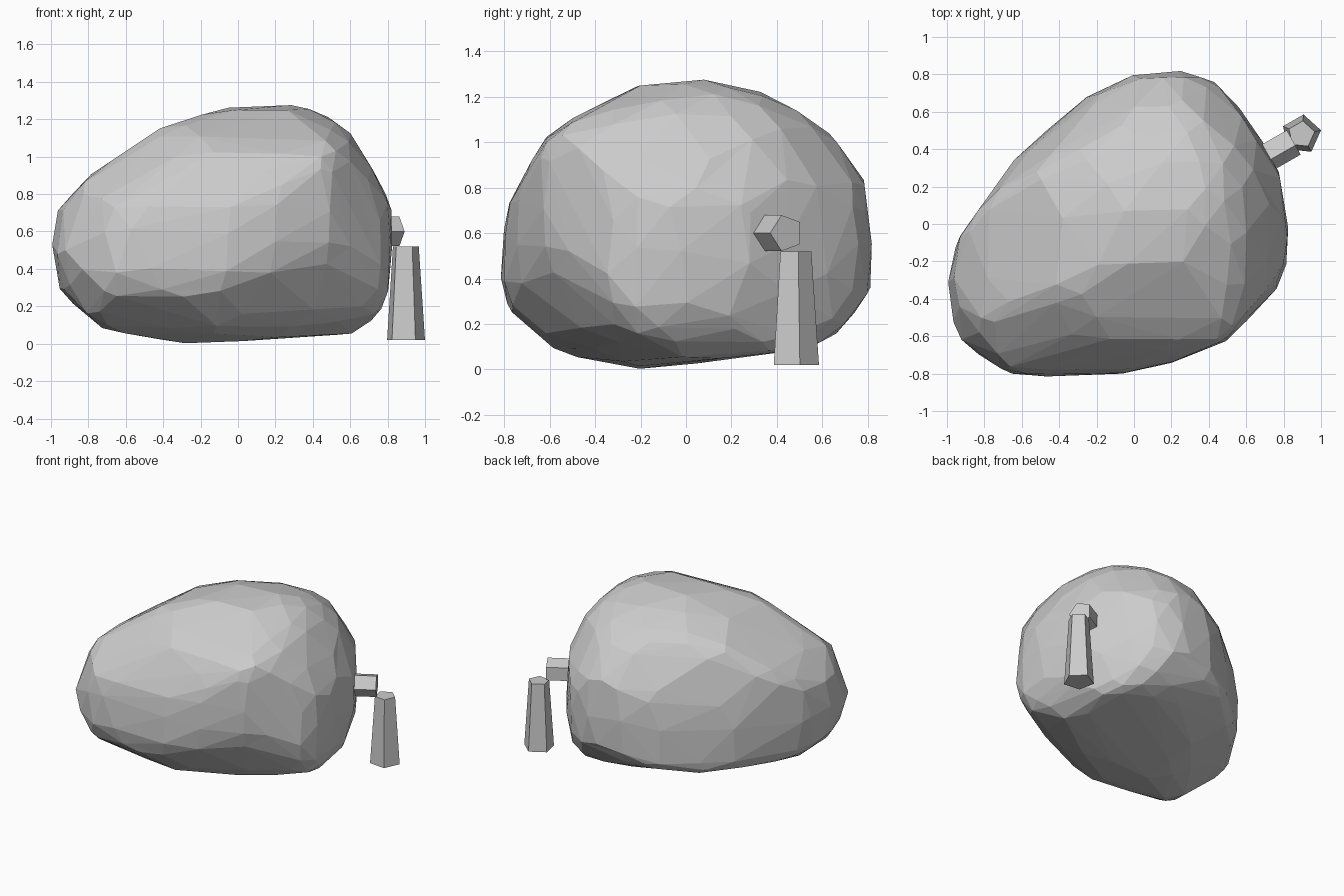
import bpy
import bmesh
import math
from mathutils import Vector, Matrix

default_cube = bpy.data.objects.get("Cube")
if default_cube:
    bpy.data.objects.remove(default_cube, do_unlink=True)

# Single stone colour
stone = bpy.data.materials.new("stone_grey")
stone.use_nodes = True
GREY = (0.6, 0.6, 0.6, 1)
stone.diffuse_color = GREY
stone.node_tree.nodes["Principled BSDF"].inputs["Base Color"].default_value = GREY


def finish(bm, name):
    """Turn a bmesh into a flat shaded stone object."""
    bmesh.ops.recalc_face_normals(bm, faces=bm.faces[:])
    mesh = bpy.data.meshes.new(name)
    bm.to_mesh(mesh)
    bm.free()
    mesh.materials.append(stone)
    obj = bpy.data.objects.new(name, mesh)
    bpy.context.collection.objects.link(obj)
    return obj


# The boulder is carved by convex profiles, each swept along its own direction
CENTRE = Vector((-0.05, 0, 0.6))


def profile_planes(azimuth, elevation, outline):
    """Outward planes of a swept profile, scaled to distance one from CENTRE."""
    a, e = math.radians(azimuth), math.radians(elevation)
    right = Vector((math.cos(a), math.sin(a), 0))
    up = Vector((-math.sin(e) * math.sin(a), math.sin(e) * math.cos(a), math.cos(e)))
    middle = Vector((CENTRE.dot(right), CENTRE.dot(up)))
    planes = []
    for i, point in enumerate(outline):
        start = Vector(outline[i - 1])
        edge = Vector(point) - start
        normal = Vector((edge.y, -edge.x))
        distance = normal.dot(start - middle)
        planes.append((right * normal.x + up * normal.y) / distance)
    return planes


lengthwise = profile_planes(0, 0, [
    (-1, .52), (-.96, .71), (-.8, .9), (-.42, 1.15), (-.05, 1.26), (.32, 1.28),
    (.5, 1.21), (.6, 1.13), (.7, .96), (.82, .73), (.83, .55), (.8, .27),
    (.74, .14), (.6, .05), (-.28, 0), (-.75, .08), (-.95, .28)])
crosswise = profile_planes(90, 0, [
    (-.82, .4), (-.8, .6), (-.77, .73), (-.61, 1.02), (-.5, 1.11), (-.22, 1.25),
    (.06, 1.28), (.34, 1.22), (.5, 1.15), (.64, 1.04), (.78, .82), (.82, .55),
    (.81, .35), (.66, .16), (.55, .1), (-.2, 0), (-.58, .08), (-.77, .26)])
plan = profile_planes(0, 90, [
    (-1, -.3), (-.93, -.08), (-.66, .33), (-.25, .67), (0, .79), (.18, .82),
    (.3, .81), (.45, .74), (.58, .63), (.68, .47), (.77, .3), (.83, -.05),
    (.82, -.22), (.76, -.35), (.5, -.61), (.2, -.73), (-.07, -.8),
    (-.47, -.82), (-.66, -.8), (-.88, -.68), (-.97, -.6)])
diagonal_high = profile_planes(35, 25, [
    (-1.14, .46), (-.98, .8), (-.8, .92), (-.28, 1.16), (-.01, 1.2), (.32, 1.19),
    (.53, 1.14), (.61, 1.07), (.81, .78), (.83, .46), (.81, .32), (.71, .08),
    (.55, -.09), (.46, -.11), (.01, -.12), (-.47, -.09), (-.98, .13), (-1.1, .35)])
diagonal_low = profile_planes(215, 25, [
    (1.13, .4), (1, .75), (.45, 1.13), (-.11, 1.27), (-.36, 1.24), (-.48, 1.2),
    (-.68, .97), (-.8, .73), (-.84, .52), (-.83, .3), (-.77, .1), (-.69, -.01),
    (-.59, -.04), (.09, -.1), (.42, -.06), (.83, .02), (.95, .09)])
diagonal_cross = profile_planes(140, -30, [
    (-.82, .46), (-.76, .84), (-.68, .97), (-.5, 1.17), (-.31, 1.26), (-.17, 1.28),
    (.09, 1.28), (.26, 1.21), (.39, 1.12), (.57, .86), (.67, .57), (.71, .37),
    (.7, .15), (.63, -.12), (.57, -.19), (.28, -.35), (.13, -.32), (-.31, -.19),
    (-.6, .12), (-.72, .29)])
PROFILES = [lengthwise, crosswise, plan, diagonal_high, diagonal_low, diagonal_cross]
SHARPNESS = 32


def carved_point(direction):
    """Surface point along a direction, with the ridges between profiles rounded."""
    total = sum(max(p.dot(direction) for p in planes) ** SHARPNESS for planes in PROFILES)
    return CENTRE + direction * (1.7 / total) ** (1 / SHARPNESS)


# Boulder: a fine carved form reduced to large irregular facets
bm = bmesh.new()
bmesh.ops.create_icosphere(bm, subdivisions=5, radius=1)
for v in bm.verts:
    v.co = carved_point(v.co.normalized())
boulder = finish(bm, "boulder")
facets = boulder.modifiers.new("large_facets", 'DECIMATE')
facets.ratio = 0.07


def five_sided_bar(name, start, end, start_radius, end_radius, turn):
    """Tapered pentagonal bar between two points."""
    start, end = Vector(start), Vector(end)
    axis = (end - start).normalized()
    side = Vector((0, 0, 1)).cross(axis)
    side = side.normalized() if side.length > 0.01 else Vector((1, 0, 0))
    frame = Matrix((side, axis.cross(side), axis)).transposed()
    bm = bmesh.new()
    rings = []
    for centre, radius in ((start, start_radius), (end, end_radius)):
        angles = [math.radians(turn) + math.tau * i / 5 for i in range(5)]
        rings.append([bm.verts.new(centre + frame @ Vector(
            (radius * math.cos(t), radius * math.sin(t), 0))) for t in angles])
    for ring in rings:
        bm.faces.new(ring)
    for i in range(5):
        bm.faces.new((rings[0][i - 1], rings[0][i], rings[1][i], rings[1][i - 1]))
    return finish(bm, name)


# Short horizontal peg and the standing post beside it
five_sided_bar("side_peg", (0.6, 0.3, 0.6), (0.85, 0.443, 0.6), 0.083, 0.083, 180)
five_sided_bar("standing_post", (0.895, 0.479, 0.02), (0.895, 0.479, 0.52), 0.107, 0.073, 12)
